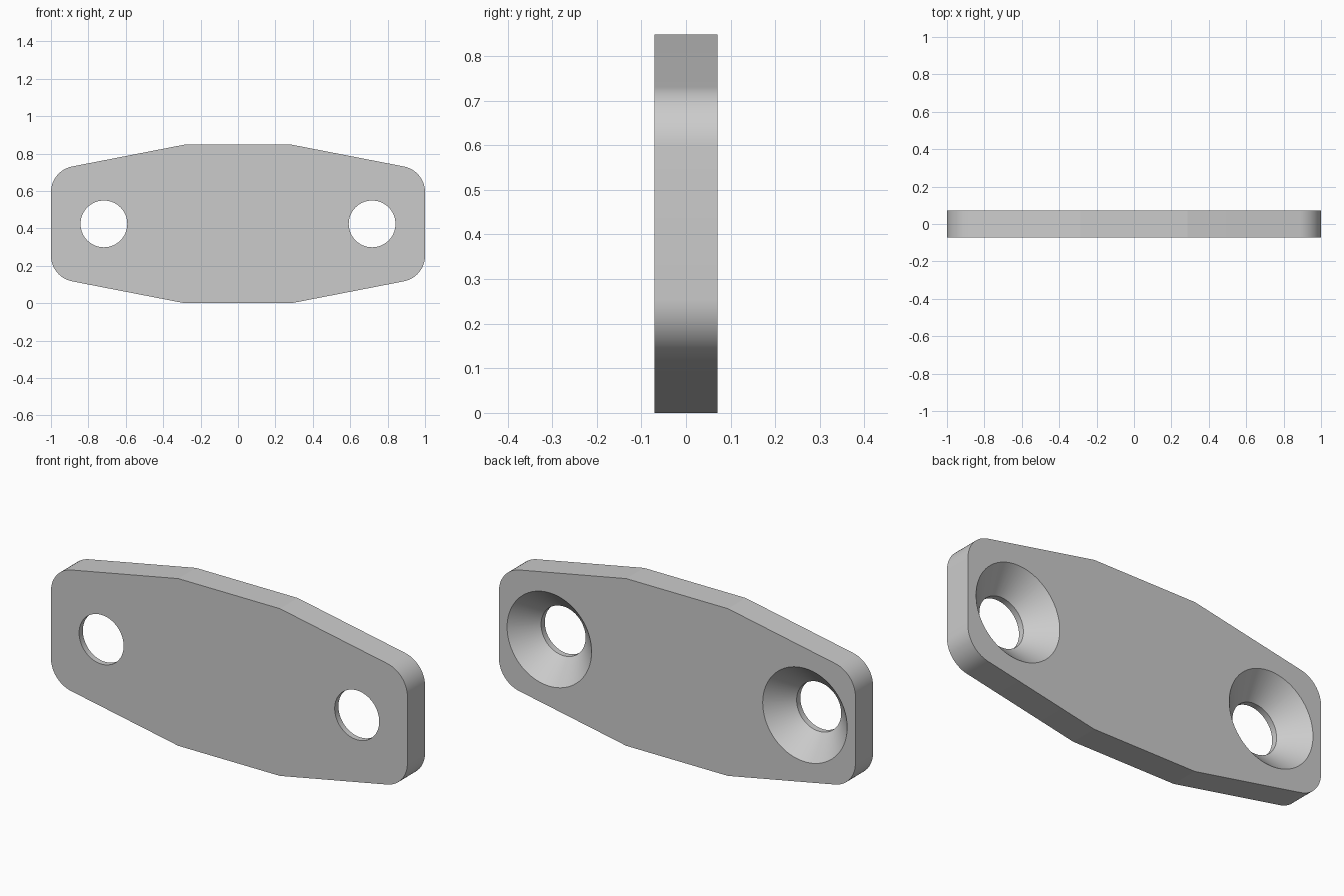
import bpy, bmesh, math
from mathutils import Vector

cube = bpy.data.objects.get("Cube")
if cube:
    bpy.data.objects.remove(cube, do_unlink=True)

HALF_DEPTH = 0.071
MID_Z = 0.424
HOLE_X = 0.717
HOLE_R = 0.125
SINK_R = 0.237

grey = bpy.data.materials.new("light grey")
grey.use_nodes = True
grey.diffuse_color = (0.6, 0.6, 0.6, 1)
grey.node_tree.nodes["Principled BSDF"].inputs["Base Color"].default_value = grey.diffuse_color


def make_object(name, bm):
    bmesh.ops.recalc_face_normals(bm, faces=bm.faces)
    mesh = bpy.data.meshes.new(name)
    bm.to_mesh(mesh)
    bm.free()
    mesh.materials.append(grey)
    obj = bpy.data.objects.new(name, mesh)
    bpy.context.collection.objects.link(obj)
    return obj


def fillet(before, corner, after, radius, steps):
    """Arc points that round one corner of an outline."""
    a, b = (before - corner).normalized(), (after - corner).normalized()
    half = a.angle(b) / 2
    centre = corner + (a + b).normalized() * radius / math.sin(half)
    reach = radius / math.tan(half)
    start = (corner + a * reach - centre).normalized()
    end = (corner + b * reach - centre).normalized()
    return [centre + start.slerp(end, i / steps) * radius for i in range(steps + 1)]


# Plate outline: one quarter, mirrored to all four
shoulder = Vector((0.285, MID_Z))
corner = Vector((1, 0.285))
quarter = [shoulder] + fillet(shoulder, corner, Vector((1, 0)), 0.14, 14)
upper = quarter + [Vector((p.x, -p.y)) for p in reversed(quarter)]
outline = upper + [-p for p in upper]

# Plate body
bm = bmesh.new()
front = bm.faces.new([bm.verts.new((p.x, -HALF_DEPTH, p.y + MID_Z)) for p in outline])
back = bmesh.ops.extrude_face_region(bm, geom=[front])
bmesh.ops.translate(bm, vec=(0, 2 * HALF_DEPTH, 0),
                    verts=[v for v in back["geom"] if isinstance(v, bmesh.types.BMVert)])
plate = make_object("mounting_plate", bm)


def countersink_cutter(x, sides=72):
    """Straight bore opening into a cone towards the back."""
    over = 0.03
    profile = [(-HALF_DEPTH - over, HOLE_R),
               (HALF_DEPTH - (SINK_R - HOLE_R), HOLE_R),
               (HALF_DEPTH + over, SINK_R + over)]
    bm = bmesh.new()
    rings = []
    for y, r in profile:
        angles = [math.tau * i / sides for i in range(sides)]
        rings.append([bm.verts.new((x + r * math.cos(t), y, MID_Z + r * math.sin(t)))
                      for t in angles])
    for low, high in zip(rings, rings[1:]):
        for i in range(sides):
            j = (i + 1) % sides
            bm.faces.new((low[i], low[j], high[j], high[i]))
    bm.faces.new(rings[0])
    bm.faces.new(rings[-1])
    cutter = make_object("countersink_cutter", bm)
    cutter.hide_render = True
    return cutter


# Countersunk screw holes
bpy.context.view_layer.objects.active = plate
for side in (-1, 1):
    cutter = countersink_cutter(side * HOLE_X)
    cut = plate.modifiers.new("screw_hole", "BOOLEAN")
    cut.operation = "DIFFERENCE"
    cut.solver = "EXACT"
    cut.object = cutter
    bpy.ops.object.modifier_apply(modifier=cut.name)
    bpy.data.objects.remove(cutter, do_unlink=True)

# Smooth the rounded surfaces, keep the plate edges crisp
bpy.ops.object.select_all(action="DESELECT")
plate.select_set(True)
bpy.ops.object.shade_smooth_by_angle(angle=math.radians(9))
